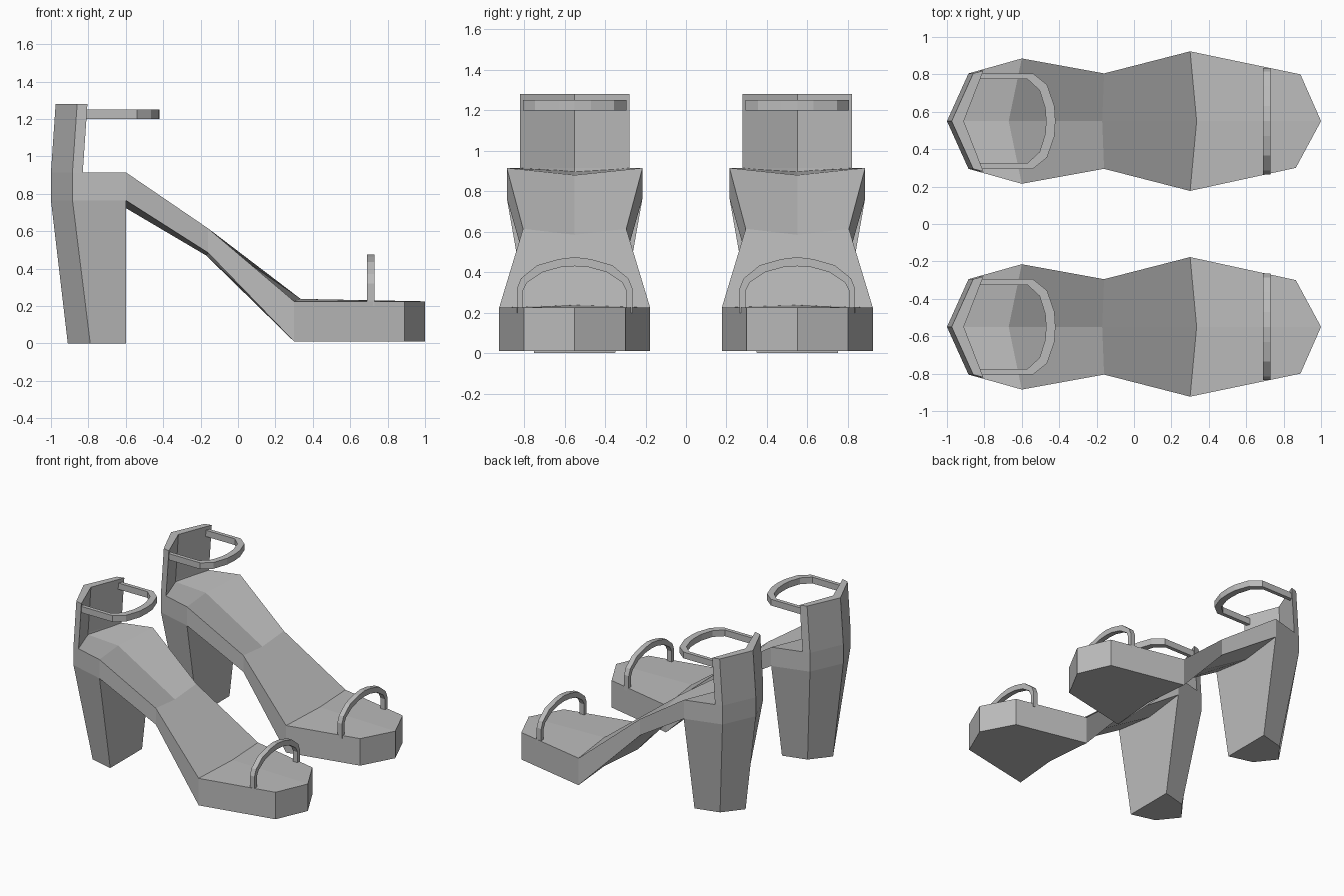
import bpy
import bmesh

cube = bpy.data.objects.get("Cube")
if cube:
    bpy.data.objects.remove(cube, do_unlink=True)

GREY = (0.5, 0.5, 0.5, 1.0)
mat = bpy.data.materials.new("plain grey")
mat.use_nodes = True
mat.diffuse_color = GREY
mat.node_tree.nodes["Principled BSDF"].inputs["Base Color"].default_value = GREY

SHOE_Y = 0.55  # distance of each shoe's centre line from the middle


def loft(name, rings, side):
    """Skin equal rings of (x, outward, z) points, cap both ends, place on one side."""
    bm = bmesh.new()
    loops = [[bm.verts.new((x, side * (SHOE_Y + v), z)) for x, v, z in ring]
             for ring in rings]
    n = len(rings[0])
    for a, b in zip(loops, loops[1:]):
        for i in range(n):
            j = (i + 1) % n
            bm.faces.new((a[i], a[j], b[j], b[i]))
    for cap in (loops[0], loops[-1]):
        if n == 6:  # folded along the centre line
            bm.faces.new(cap[:4])
            bm.faces.new((cap[0], *cap[3:]))
        else:
            bm.faces.new(cap)
    bmesh.ops.recalc_face_normals(bm, faces=bm.faces[:])
    mesh = bpy.data.meshes.new(name)
    bm.to_mesh(mesh)
    bm.free()
    mesh.materials.append(mat)
    bpy.context.collection.objects.link(bpy.data.objects.new(name, mesh))


def mirrored(half):
    """Extend an (along, across) path that ends near the centre to the other half."""
    return half + [(a, -c) for a, c in reversed(half) if c > 0]


# Sole stations: outer edge x, inner edge x, half width, centre x,
# then top edge, top centre, bottom edge and bottom centre heights
SOLE = [
    (-0.885, -0.885, 0.255, -1.0, 0.915, 0.90, 0.765, 0.765),
    (-0.6, -0.6, 0.335, -0.67, 0.915, 0.88, 0.765, 0.765),
    (-0.16, -0.16, 0.255, -0.17, 0.615, 0.585, 0.485, 0.47),
    (0.3, 0.3, 0.373, 0.335, 0.225, 0.238, 0.01, 0.01),
    (0.89, 0.865, 0.25, 1.0, 0.225, 0.225, 0.01, 0.01),
]


def sole_ring(xo, xi, h, xc, te, tc, be, bc):
    return [(xc, 0, tc), (xo, h, te), (xo, h, be),
            (xc, 0, bc), (xi, -h, be), (xi, -h, te)]


def heel_ring(z, back, corner, corner_half, front_half):
    return [(back, 0, z), (corner, corner_half, z), (-0.6, front_half, z),
            (-0.6, -front_half, z), (corner, -corner_half, z)]


def counter_ring(z, shift):
    return [(-1.0 + shift, 0, z), (-0.885 + shift, 0.255, z),
            (-0.83 + shift, 0.27, z), (-0.935 + shift, 0, z),
            (-0.83 + shift, -0.27, z), (-0.885 + shift, -0.255, z)]


# Strap outlines, outer and inner edge
ANKLE_OUT = mirrored([(-0.85, 0.255), (-0.54, 0.255), (-0.465, 0.195), (-0.425, 0.08), (-0.42, 0)])
ANKLE_IN = mirrored([(-0.85, 0.225), (-0.57, 0.225), (-0.505, 0.165), (-0.475, 0.07), (-0.47, 0)])
TOE_OUT = mirrored([(0.2, 0.285), (0.32, 0.285), (0.37, 0.265), (0.435, 0.185), (0.465, 0.08), (0.475, 0)])
TOE_IN = mirrored([(0.2, 0.255), (0.31, 0.255), (0.35, 0.235), (0.4, 0.16), (0.425, 0.07), (0.43, 0)])

for side, label in ((1, "back"), (-1, "front")):
    # Sole with arch and toe platform
    loft(label + "_shoe_sole", [sole_ring(*s) for s in SOLE], side)
    # Tapered block heel
    loft(label + "_shoe_heel", [heel_ring(0, -0.91, -0.79, 0.15, 0.2),
                                heel_ring(0.765, -1.0, -0.885, 0.255, 0.335)], side)
    # Upright heel counter
    loft(label + "_shoe_counter", [counter_ring(0.87, 0), counter_ring(0.915, 0),
                                   counter_ring(1.28, 0.025)], side)
    # Ankle strap, a flat horizontal loop
    loft(label + "_shoe_ankle_strap",
         [[(*o, 1.2), (*o, 1.25), (*i, 1.25), (*i, 1.2)]
          for o, i in zip(ANKLE_OUT, ANKLE_IN)], side)
    # Toe strap, an upright arch
    loft(label + "_shoe_toe_strap",
         [[(0.69, o[1], o[0]), (0.73, o[1], o[0]), (0.73, i[1], i[0]), (0.69, i[1], i[0])]
          for o, i in zip(TOE_OUT, TOE_IN)], side)
